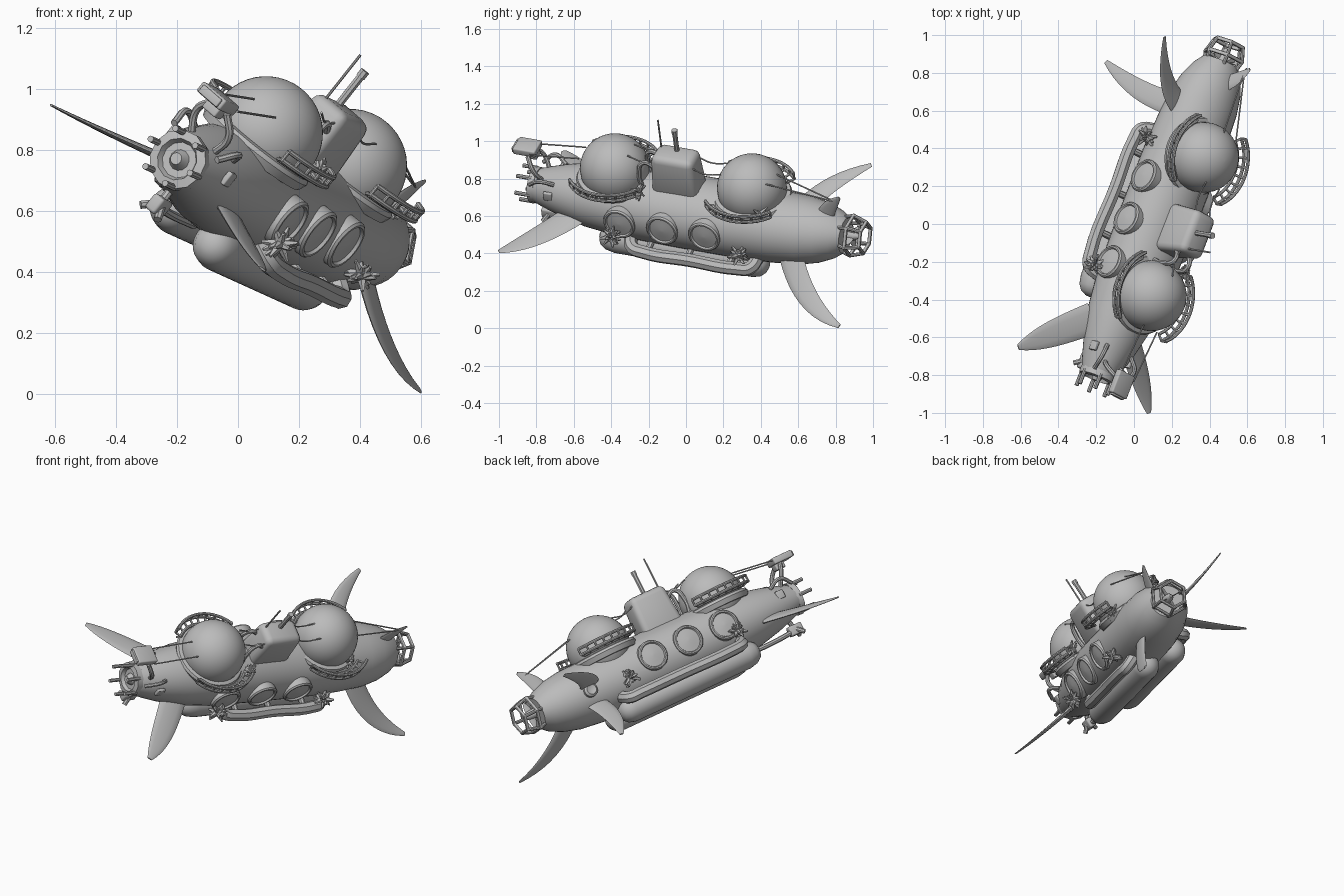
import bpy, bmesh, math, random
from mathutils import Vector, Matrix

random.seed(4)
cube = bpy.data.objects.get("Cube")
if cube:
    bpy.data.objects.remove(cube)

grey = bpy.data.materials.new("plain grey")
grey.use_nodes = True
tone = (0.5, 0.5, 0.5, 1)
grey.diffuse_color = tone
grey.node_tree.nodes["Principled BSDF"].inputs["Base Color"].default_value = tone

# Tilted vessel frame: X = starboard side, Y = towards the stern, Z = deck up
aft = Vector((0.354, 0.922, -0.161)).normalized()
side = aft.cross(Vector((0.62, -0.1, 0.78))).normalized()
up = side.cross(aft)
FRAME = Matrix.Translation((0.115, 0, 0.627)) @ Matrix((side, aft, up)).transposed().to_4x4()


def finish(name, mesh, angle=40):
    obj = bpy.data.objects.new(name, mesh)
    bpy.context.collection.objects.link(obj)
    obj.matrix_world = FRAME
    mesh.materials.clear()
    mesh.materials.append(grey)
    bpy.ops.object.select_all(action='DESELECT')
    obj.select_set(True)
    bpy.context.view_layer.objects.active = obj
    bpy.ops.object.shade_smooth_by_angle(angle=math.radians(angle))
    return obj


def from_bmesh(name, bm, angle=40):
    bmesh.ops.recalc_face_normals(bm, faces=bm.faces)
    mesh = bpy.data.meshes.new(name)
    bm.to_mesh(mesh)
    bm.free()
    return finish(name, mesh, angle)


def loft(name, rings, angle=40):
    bm = bmesh.new()
    loops = [[bm.verts.new(p) for p in ring] for ring in rings]
    n = len(loops[0])
    for a, b in zip(loops, loops[1:]):
        for i in range(n):
            bm.faces.new((a[i], a[(i + 1) % n], b[(i + 1) % n], b[i]))
    bm.faces.new(loops[0])
    bm.faces.new(loops[-1])
    return from_bmesh(name, bm, angle)


def circle(centre, rad, axis, count=24):
    turn = Vector((0, 0, 1)).rotation_difference(Vector(axis)).to_matrix()
    return [Vector(centre) + turn @ Vector((rad * math.cos(t), rad * math.sin(t), 0))
            for t in (math.tau * i / count for i in range(count))]


def lathe(name, profile, centre=(0, 0, 0), axis=(0, 1, 0), sides=40, squash=(1, 1, 1)):
    """Profile holds (distance along the axis, radius, optional lift) entries."""
    way = Vector(axis).normalized()
    return loft(name, [[Vector(centre) + p * Vector(squash) + Vector((0, 0, sum(lift)))
                        for p in circle(way * dist, rad, axis, sides)] for dist, rad, *lift in profile])


def tube(name, points, radius, cyclic=False, smooth=True):
    curve = bpy.data.curves.new(name, 'CURVE')
    curve.dimensions = '3D'
    curve.bevel_depth = radius
    curve.bevel_resolution = 2
    curve.use_fill_caps = True
    curve.resolution_u = 6
    spline = curve.splines.new('BEZIER' if smooth else 'POLY')
    pts = spline.bezier_points if smooth else spline.points
    pts.add(len(points) - 1)
    for p, co in zip(pts, points):
        if smooth:
            p.co = co
            p.handle_left_type = p.handle_right_type = 'AUTO'
        else:
            p.co = (*co, 1)
    spline.use_cyclic_u = cyclic
    temp = bpy.data.objects.new(name, curve)
    mesh = bpy.data.meshes.new_from_object(temp)
    bpy.data.objects.remove(temp)
    return finish(name, mesh)


def box(name, centre, size, bevel=0.01, taper=1.0):
    bm = bmesh.new()
    bmesh.ops.create_cube(bm, size=1)
    for v in bm.verts:
        k = taper if v.co.z > 0 else 1
        v.co = Vector(centre) + v.co * Vector(size) * Vector((k, k, 1))
    bmesh.ops.bevel(bm, geom=bm.edges[:], offset=bevel, segments=3, profile=0.5, affect='EDGES')
    return from_bmesh(name, bm)


def fin(name, base, mid, tip, chord, thick=0.03):
    """Curved swimming fin, swept along base, mid and tip."""
    base, mid, tip = map(Vector, (base, mid, tip))
    ctrl = 2 * mid - (base + tip) / 2
    rings = []
    for i in range(11):
        t = i / 10
        p = base * (1 - t) ** 2 + ctrl * 2 * t * (1 - t) + tip * t * t
        tan = ((ctrl - base) * (1 - t) + (tip - ctrl) * t).normalized()
        wide = (Vector((0, 1, 0)) - tan * tan.y).normalized()
        flat = tan.cross(wide)
        c = chord * (1 - 0.22 * t - 0.6 * t ** 3) / 2
        h = thick * (1 - 0.75 * t) / 2
        rings.append([p + wide * c * math.cos(k) + flat * h * math.sin(k)
                      for k in (math.tau * j / 12 for j in range(12))])
    return loft(name, rings, 60)


def tuft(name, centre, size=0.065):
    """Cluster of pointed growths."""
    bm = bmesh.new()
    for _ in range(34):
        way = Vector([random.uniform(-1, 1) for _ in range(3)]).normalized()
        length = size * random.uniform(0.5, 1)
        spin = Vector((0, 0, 1)).rotation_difference(way).to_matrix().to_4x4()
        bmesh.ops.create_cone(bm, segments=5, radius1=size * 0.28, radius2=size * 0.08, depth=length, cap_ends=True,
                              matrix=Matrix.Translation(Vector(centre) + way * length / 2) @ spin)
    return from_bmesh(name, bm, 20)


# Hull and nose collar
lathe("hull", [(-.87, .085), (-.8, .108), (-.7, .136), (-.55, .168), (-.35, .188), (0, .194), (.35, .194),
               (.55, .188, .004), (.7, .178, .01), (.8, .158, .016), (.88, .127, .02), (.93, .095, .025)],
      squash=(1.09, 1, 1))
lathe("nose_collar", [(-.85, .1), (-.885, .1), (-.89, .07), (-.87, .06), (-.87, .035), (-.9, .02)], sides=12)
for p in circle((0, -.87, 0), .092, (0, 1, 0), 6):
    tube("nose_prong", [p, p + Vector((0, -.085, 0))], .011, smooth=False)

# Domes with side railings
for x, y, h, lift in ((-.012, -.395, .202, .012), (-.028, .395, .215, .03)):
    arc = [math.radians(a) for a in range(-40, 89, 8)]
    lathe("dome", [(.187 * math.sin(a), .187 * math.cos(a)) for a in arc], (x, y, h), (0, 0, 1))
    lathe("dome_collar", [(-.03, .2), (.0, .212), (.015, .205), (.02, .185)], (x, y, h - .05), (0, 0, 1))
    for s in (-1, 1):
        def rail(rad, z):
            return [Vector((s * rad * math.cos(t), y + rad * math.sin(t), z + lift))
                    for t in (math.radians(d) for d in range(-48, 49, 12))]
        inner, low, top = rail(.215, .17), rail(.253, .178), rail(.253, .215)
        for line in (inner, low, top):
            tube("dome_rail", line, .009)
        for a, b, c in zip(inner, low, top):
            tube("rail_post", [a, b, c], .007, smooth=False)

# Conning tower with masts
box("tower", (0, -.02, .265), (.17, .27, .255), .035, .88)
tube("mast", [(-.026, -.02, .37), (-.026, -.02, .525)], .014, smooth=False)
tube("mast_cap", [(-.026, -.02, .505), (-.026, -.02, .53)], .017, smooth=False)
tube("antenna", [(-.036, -.115, .37), (-.036, -.115, .57)], .005, smooth=False)

# Paired side parts; the side pipes are staggered
for s, bow in ((-1, -.34), (1, -.24)):
    lathe("belly_tank", [(-.475, .02), (-.46, .05), (-.43, .07), (-.38, .08), (.42, .08), (.46, .07), (.485, .05),
                         (.5, .02)], (s * .1, 0, -.188), sides=28)
    tube("tower_pipe", [(s * .045, -.12, .3), (s * .05, -.19, .33), (s * .06, -.22, .25), (s * .06, -.21, .17)], .013)
    for y, h in ((-.3, .015), (-.05, .022), (.195, .03)):
        lathe("porthole", [(-.06, .09), (.012, .09), (.02, .083), (.02, .075), (.01, .07), (.014, .04), (.018, .008)],
              (s * .205, y, h), (s, 0, .05), 28)
    tube("side_pipe", [(s * .15, bow - .03, -.1), (s * .215, bow, -.13), (s * .232, bow + .07, -.138),
                       (s * .232, .1, -.138), (s * .232, .38, -.138), (s * .215, .44, -.136), (s * .14, .47, -.1)], .036)
    for y in (-.15, .08, .32):
        tube("pipe_bracket", [(s * .14, y, -.12), (s * .23, y, -.138)], .018, smooth=False)
    tuft("front_growth", (s * .25, -.34, -.05))
    tuft("rear_growth", (s * .245, .4, -.035))
    box("nose_window", (s * .128, -.745, .045), (.02, .05, .05), .005)
    tube("pod_arm", [(s * .05, -.8, .08), (s * .075, -.84, .16), (s * .035, -.88, .22)], .013)
    tube("hull_loop", [(s * .09, -.72, .1), (s * .12, -.79, .13), (s * .1, -.86, .08)], .012)
    tube("skid_fork", [(.015, -.79, -.15), (.015 + s * .04, -.83, -.2)], .014, smooth=False)
tuft("deck_growth", (.14, -.2, .2), .055)
tuft("stern_growth", (.13, .5, .18), .055)
lathe("fin_boss", [(-.07, .045), (.015, .042), (.025, .03), (.02, .015)], (-.195, .645, .0), (-1, 0, 0), 18)

# Fins, each caught mid stroke, and the tail fin
fin("front_fin_port", (-.13, -.6, -.05), (-.31, -.77, -.1), (-.46, -.91, -.135), .17)
fin("front_fin_starboard", (.13, -.6, -.05), (.33, -.75, -.08), (.483, -.9, -.09), .16)
fin("rear_fin_starboard", (.14, .66, -.05), (.3, .81, -.195), (.405, 1.025, -.265), .135)
fin("rear_fin_upper", (-.13, .62, .02), (-.32, .7, .06), (-.488, .89, .12), .13)
fin("rear_fin_lower", (-.13, .63, -.06), (-.29, .64, -.19), (-.45, .715, -.326), .13)
fin("tail_fin", (0, .82, .12), (0, .855, .2), (0, .92, .28), .1)

# Lamp pod above the nose and skid below it
box("lamp_pod", (-.015, -.9, .24), (.11, .13, .04), .008)
box("lamp_bracket", (-.015, -.87, .205), (.06, .06, .04), .006)
box("lamp_face", (-.015, -.965, .238), (.085, .02, .03), .004)
box("skid_pod", (.015, -.8, -.165), (.045, .09, .06), .01)
tube("skid_strut", [(.01, -.78, -.17), (0, -.64, -.18), (0, -.42, -.18)], .015)
tube("skid_leg", [(.015, -.8, -.16), (0, -.77, -.08)], .014, smooth=False)

# Propeller cage
hoops = [circle((0, y, .03), rad, (0, 1, 0), 6) for y, rad in ((.89, .085), (.965, .11), (1.04, .085))]
for hoop in hoops[1:]:
    tube("cage_ring", hoop, .011, cyclic=True, smooth=False)
for bar in zip(*hoops):
    tube("cage_bar", bar, .01, smooth=False)
lathe("propeller_hub", [(.91, .03), (.98, .025), (1.01, .008)], (0, 0, .03), sides=14)
for p in circle((0, .97, .03), .08, (0, 1, 0), 4):
    hub = Vector((0, .96, .03))
    fin("propeller_blade", hub, (p + hub) / 2, p, .05, .012)

# Rigging lines
for s in (-.05, .05):
    tube("bow_line", [(s, -.86, .245), (s, -.57, .28)], .004, smooth=False)
    tube("fore_line", [(s, -.28, .36), (s, -.19, .335), (s, -.1, .36)], .004)
    tube("mid_line", [(s, .07, .36), (s, .16, .325), (s, .26, .34)], .004)
    tube("stern_line", [(s, .52, .33), (0, .9, .245)], .004, smooth=False)
